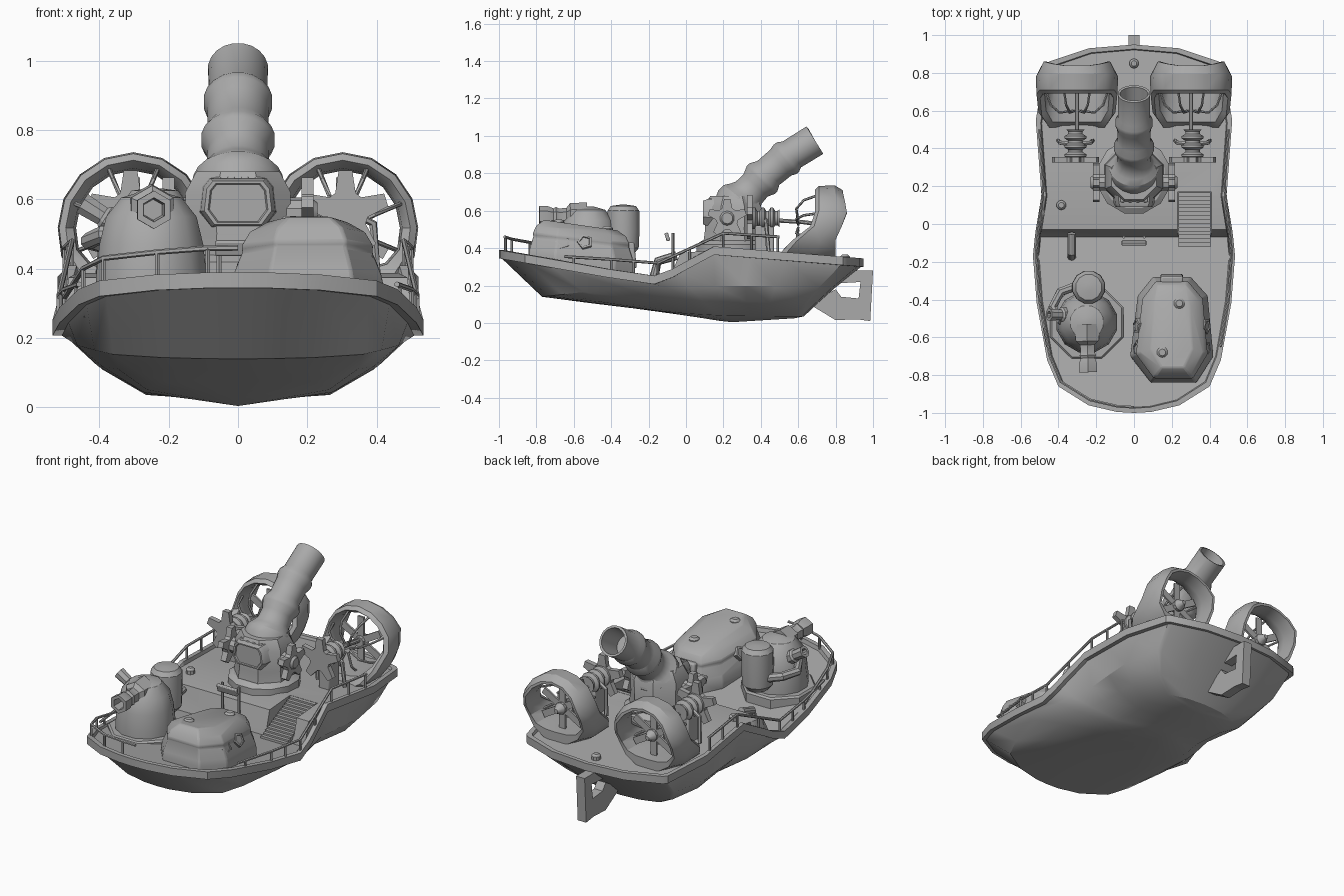
import bpy, bmesh, math
from mathutils import Vector, Euler

cube = bpy.data.objects.get("Cube")
if cube:
    bpy.data.objects.remove(cube, do_unlink=True)

grey = bpy.data.materials.new("plain_grey")
grey.use_nodes = True
GREY = (0.4, 0.4, 0.4, 1)
grey.diffuse_color = GREY
grey.node_tree.nodes["Principled BSDF"].inputs["Base Color"].default_value = GREY
parts = []


def finish(name, bm):
    bmesh.ops.recalc_face_normals(bm, faces=bm.faces)
    me = bpy.data.meshes.new(name)
    bm.to_mesh(me)
    bm.free()
    me.materials.append(grey)
    ob = bpy.data.objects.new(name, me)
    bpy.context.collection.objects.link(ob)
    parts.append(ob)
    return ob


def loft(name, rings, loop=False):
    bm = bmesh.new()
    vs = [[bm.verts.new(p) for p in ring] for ring in rings]
    for a, b in zip(vs, vs[1:] + (vs[:1] if loop else [])):
        for k in range(len(a)):
            j = (k + 1) % len(a)
            bm.faces.new((a[k], a[j], b[j], b[k]))
    if not loop:
        bm.faces.new(vs[0])
        bm.faces.new(vs[-1])
    return finish(name, bm)


def circle(centre, direction, radii, seg):
    q = Vector(direction).to_track_quat('Z', 'Y')
    out = []
    for k in range(seg):
        a = 2 * math.pi * (k + 0.5) / seg
        r = radii[k % len(radii)]
        out.append(Vector(centre) + q @ Vector((r * math.cos(a), r * math.sin(a), 0)))
    return out


def lathe(name, loc, direction, profile, seg=16):
    d = Vector(direction).normalized()
    return loft(name, [circle(Vector(loc) + d * h, d, [r], seg) for r, h in profile])


def star(name, loc, direction, points, big, small, thick):
    d = Vector(direction)
    return loft(name, [circle(Vector(loc) + d * h, d, [big, big, small, small], points * 4)
                       for h in (-thick / 2, thick / 2)])


def tube(name, pts, r=0.008, seg=6):
    pts = [Vector(p) for p in pts]
    last = len(pts) - 1
    return loft(name, [circle(p, pts[min(i + 1, last)] - pts[max(i - 1, 0)], [r], seg)
                       for i, p in enumerate(pts)])


def box(name, loc, size, rot=(0, 0, 0), bevel=0):
    bm = bmesh.new()
    bmesh.ops.create_cube(bm, size=1)
    e = Euler(rot)
    for v in bm.verts:
        v.co = e.to_matrix() @ Vector([a * b for a, b in zip(v.co, size)]) + Vector(loc)
    return soften(finish(name, bm), bevel)


def soften(ob, width):
    if width:
        m = ob.modifiers.new("bevel", 'BEVEL')
        m.width, m.segments = width, 2
    return ob


def interp(table, y):
    for (a, u), (b, v) in zip(table, table[1:]):
        if y <= b:
            return u + (v - u) * max(0, (y - a) / (b - a))
    return table[-1][1]


def clamp(v):
    return max(0, min(1, v))


# Hull: half outline, sheer line, deck line and the rings below the gunwale
OUTLINE = [(0, -1), (.09, -.995), (.24, -.96), (.4, -.86), (.46, -.72), (.515, -.42), (.535, -.17),
           (.525, -.07), (.52, -.03), (.49, .15), (.505, .35), (.52, .55), (.47, .84), (.45, .86), (.24, .93), (0, .95)]
SHEER = [(-1, .39), (-.2, .25), (-.13, .255), (.14, .41), (.95, .345)]
DECK = [(-1, .365), (-.07, .235), (-.03, .375), (.12, .39), (.95, .33)]
# Each lower ring: width factor, then its height along y from bow to stern
CHINE = (.9, [(-.77, .14), (-.55, .165), (-.1, .19), (.25, .2), (.8, .19)])
BILGE = (.755, [(-.52, .107), (-.1, .118), (.2, .12), (.7, .1)])
FLOOR = (.51, [(-.28, .078), (0, .05), (.23, .037), (.63, .035)])
SPINE = (0, [(0, .04), (.23, .003), (.58, .025)])


def hull_section(x, y):
    g, dz = interp(SHEER, y), interp(DECK, y)
    row = [(0, y * .97, dz), (x * .94, y * .97, dz), (x * .95, y * .975, g), (x, y, g), (x, y, g - .045),
           (x * .95, y * .985, g - .045)]
    for width, heights in (CHINE, BILGE, FLOOR, SPINE):
        bow_y, stern_y = heights[0][0], heights[-1][0]
        ry = bow_y + (y + 1) / 1.95 * (stern_y - bow_y)
        row.append((x * width, ry, interp(heights, ry)))
    return row


bm = bmesh.new()
for side in (1, -1):
    grid = [[bm.verts.new((side * p[0], p[1], p[2])) for p in hull_section(x, y)] for x, y in OUTLINE]
    for a, b in zip(grid, grid[1:]):
        for k in range(len(a) - 1):
            bm.faces.new((a[k], a[k + 1], b[k + 1], b[k]))
bmesh.ops.remove_doubles(bm, verts=bm.verts, dist=.0005)
bmesh.ops.dissolve_degenerate(bm, edges=bm.edges, dist=.0005)
hull = finish("hull", bm)

# Stairway recess and steps
wedge = [(-.12, .246), (.17, .37), (.17, .6), (-.12, .6)]
cutter = loft("stair_cutter", [[(x, y, z) for y, z in wedge] for x in (.23, .41)])
parts.remove(cutter)
cutter.hide_render = True
cutter.display_type = 'WIRE'
cut = hull.modifiers.new("stair_recess", 'BOOLEAN')
cut.object, cut.operation, cut.solver = cutter, 'DIFFERENCE', 'EXACT'
for i in range(14):
    box("stair_step", (.32, -.11 + i * .0205, .245 + i * .01), (.17, .022, .022))

# Railings
for s in (-1, 1):
    path = [(-.65, .355), (-.4, .34), (-.15, .32), (.2, .48), (.5, .46)]
    side_x = [(y, x) for x, y in OUTLINE]
    tube("side_rail", [(s * .97 * interp(side_x, y), y, z) for y, z in path])
    for y in (-.6, -.4, -.28, -.15, .02, .2, .35, .49):
        x = s * .97 * interp(side_x, y)
        tube("rail_post", [(x, y, interp(SHEER, y) - .01), (x, y, interp(path, y))], .007)
bow = [(-x * .97, y * .97, interp(SHEER, y)) for x, y in OUTLINE[:6]]
lift = [.07, .07, .065, .065, .06, .03]
tube("bow_rail", [(x, y, z + h) for (x, y, z), h in zip(bow, lift)])
for (x, y, z), h in zip(bow[1:], lift[1:]):
    tube("rail_post", [(x, y, z - .01), (x, y, z + h)], .007)

# Rounded cabin, tapering to a narrow roof
PLAN = [(.1, -.28), (.3, -.28), (.39, -.38), (.42, -.7), (.33, -.84), (.09, -.84), (-.02, -.7), (.02, -.38)]
cabin_rings = []
for scale, z in [(1, .31), (1, .365), (.97, .395), (.85, .46), (.87, .475), (.76, .515), (.5, .547)]:
    sy = .4 + .6 * scale
    cabin_rings.append([(.2 + (x - .2) * scale, -.57 + (y + .57) * sy, z - .1 * (y + .8)) for x, y in PLAN])
soften(loft("cabin", cabin_rings), .012)
box("cabin_windscreen", (.21, -.81, .43), (.19, .02, .05), (-.45, 0, 0), .008)
box("cabin_rear_hatch", (.2, -.3, .36), (.12, .06, .14), (.1, 0, 0), .01)
for x, s in ((.365, 1), (.035, -1)):
    for y in (-.66, -.54):
        lathe("cabin_window", (x, y, .425), (s, 0, .45), [(.042, 0), (.042, .026), (.03, .029), (.028, .022)], 5)
for x, y, z in ((.24, -.42, .495), (.15, -.68, .53)):
    lathe("roof_cap", (x, y, z), (0, 0, 1), [(.03, -.03), (.03, .01), (.018, .022)], 10)

# Forward gun turret
T = Vector((-.25, -.52, 0))
lathe("turret_base", T, (0, 0, 1), [(.21, .26), (.21, .325), (.2, .335)], 8)
lathe("turret_body", T, (0, 0, 1), [(.165, .32), (.165, .38), (.155, .47), (.135, .55), (.09, .605), (.03, .622)], 12)
lathe("turret_barrel", (-.25, -.53, .57), (.03, -1, 0),
      [(.075, 0), (.07, .09), (.045, .11), (.042, .15), (.05, .165), (.043, .18), (.055, .21), (.055, .255),
       (.035, .255), (.03, .18)], 6)
lathe("turret_tank", (-.24, -.335, 0), (0, 0, 1),
      [(.06, .37), (.085, .4), (.09, .5), (.088, .6), (.07, .625), (.02, .632)], 12)
tube("turret_pipe", [(-.31, -.33, .45), (-.39, -.36, .47), (-.43, -.44, .48), (-.39, -.51, .5), (-.3, -.52, .5)], .025, 8)
lathe("turret_side_gun", (-.34, -.48, .52), (-.8, 0, .5),
      [(.04, 0), (.04, .05), (.03, .06), (.034, .13), (.018, .13), (.014, .1)], 8)

# Main mortar
C = Vector((0, .25, 0))
lathe("mortar_turntable", C, (0, 0, 1), [(.2, .36), (.2, .42), (.17, .44)], 12)
lathe("mortar_housing", C, (0, 0, 1), [(.17, .43), (.16, .5), (.165, .62), (.13, .68)], 8)


def shield(scale, y):
    half = [(.075, -.07), (.108, -.025), (.1, .045), (.08, .07)]
    pts = half + [(-x, z) for x, z in reversed(half)]
    return [(x * scale, y, .59 + z * scale) for x, z in pts]


loft("mortar_front_block", [shield(k, y) for k, y in ((1.1, .24), (1, .11), (.9, .09), (.8, .09), (.76, .097))])
for i in range(4):
    box("mortar_vent", (-.06 + i * .04, .145, .655), (.022, .06, .02), (0, 0, 0), .004)

# Curved barrel: ring radii and distances along an arc that flattens towards the muzzle
pos, along, rings = Vector((0, .25, .59)), -.03, []
for r, h in [(.12, -.03), (.135, .02), (.13, .055), (.108, .08), (.092, .105), (.089, .16), (.107, .2), (.107, .22),
             (.088, .255), (.09, .34), (.1, .37), (.1, .39), (.086, .415), (.087, .56), (.074, .56), (.066, .4)]:
    angle = math.radians(53 - 24 * clamp((h + along) / 1.1))
    aim = Vector((0, math.cos(angle), math.sin(angle)))
    pos = pos + aim * (h - along)
    along = h
    rings.append(circle(pos, aim, [r], 20))
loft("mortar_barrel", rings)
for s in (-1, 1):
    star("mortar_wheel", (s * .2, .22, .56), (1, 0, 0), 5, .105, .06, .035)
    lathe("wheel_hub", (s * .13, .22, .56), (s, 0, 0), [(.045, 0), (.045, .08), (.03, .1)], 10)

# Fan ducts and engines
for s in (-1, 1):
    cx, cz = s * .302, .518
    rings = []
    for k in range(16):
        a = math.tau * k / 16
        ca, sa = math.cos(a), math.sin(a)
        low = max(0, -sa)
        z = cz + .22 * sa
        front = .69 - .18 * clamp((.54 - z) / .16)
        back = .86 - .06 * clamp((.58 - z) / .14) - .02 * clamp((z - .62) / .1)
        mid = (front + back) / 2
        ring = []
        for r, y in ((.19, back), (.218, mid + .03), (.214, front + .02), (.195, front),
                     (.172, front + .03), (.165, mid), (.175, back)):
            drop = 1 if r > .185 else 1 - .28 * low * low
            ring.append((cx + r * ca * (1 + .08 * low), y, cz + r * sa * drop))
        rings.append(ring)
    loft("fan_duct", rings, loop=True)
    # Propeller, shaft and guard
    tube("fan_shaft", [(cx, .45, .55), (cx, .62, .54), (cx, .78, cz)], .012, 8)
    lathe("fan_hub", (cx, .71, cz), (0, 1, 0), [(.03, 0), (.035, .05), (.012, .09)], 10)
    for k in range(6):
        a = math.tau * k / 6
        box("fan_blade", (cx + .08 * math.sin(a), .735, cz + .08 * math.cos(a)), (.04, .012, .13), (0, a, 0))
    for k in range(8):
        a = math.tau * (k + .5) / 8
        ca, sa = math.cos(a), math.sin(a)
        tube("fan_guard", [(cx + r * ca, y, cz + r * sa) for r, y in ((.02, .6), (.1, .59), (.15, .63), (.18, .71))], .007)
    # Star-shaped radial engine
    star("engine_star", (s * .31, .34, .56), (0, 1, 0), 5, .125, .065, .03)
    fins = [(r, .012 * i) for i, r in enumerate([.035] + [.06, .06, .04, .04] * 3 + [.05])]
    lathe("engine_block", (s * .31, .345, .56), (0, 1, 0), fins, 12)
    box("engine_stand", (s * .31, .42, .44), (.07, .1, .16), (0, 0, 0), .008)
    for i in (-1, 1):
        tube("engine_pipe", [(s * .31, .42, .57), (s * .31 + i * .08, .43, .53), (s * .31 + i * .09, .44, .38)], .012)

# Rudder and its bracket
outlines = {"rudder_blade": [(.91, .02), (.985, .01), (1, .28), (.94, .28)],
            "rudder_skeg": [(.66, .1), (.8, .015), (.92, .02), (.93, .13), (.83, .14), (.8, .18)],
            "rudder_arm": [(.78, .28), (.95, .28), (.95, .22), (.78, .21)]}
for name, pts in outlines.items():
    loft(name, [[(x, y, z) for y, z in pts] for x in (-.028, .028)])

# Deck fittings
for x in (-.055, .055):
    tube("control_post", [(x, -.07, .23), (x, -.07, .48)], .008)
box("control_panel", (0, -.1, .46), (.13, .02, .045), (.3, 0, 0), .005)
tube("deck_vent", [(-.33, -.17, .25), (-.33, -.15, .33), (-.33, -.05, .36)], .024, 10)
for x, y, z in ((-.385, .1, .385), (0, .85, .335)):
    lathe("deck_knob", (x, y, z), (0, 0, 1), [(.026, -.01), (.026, .02), (.015, .032)], 10)

# Smooth shading with sharp edges kept
bpy.ops.object.select_all(action='DESELECT')
for ob in parts:
    ob.select_set(True)
bpy.context.view_layer.objects.active = hull
bpy.ops.object.shade_smooth_by_angle(angle=math.radians(32))
